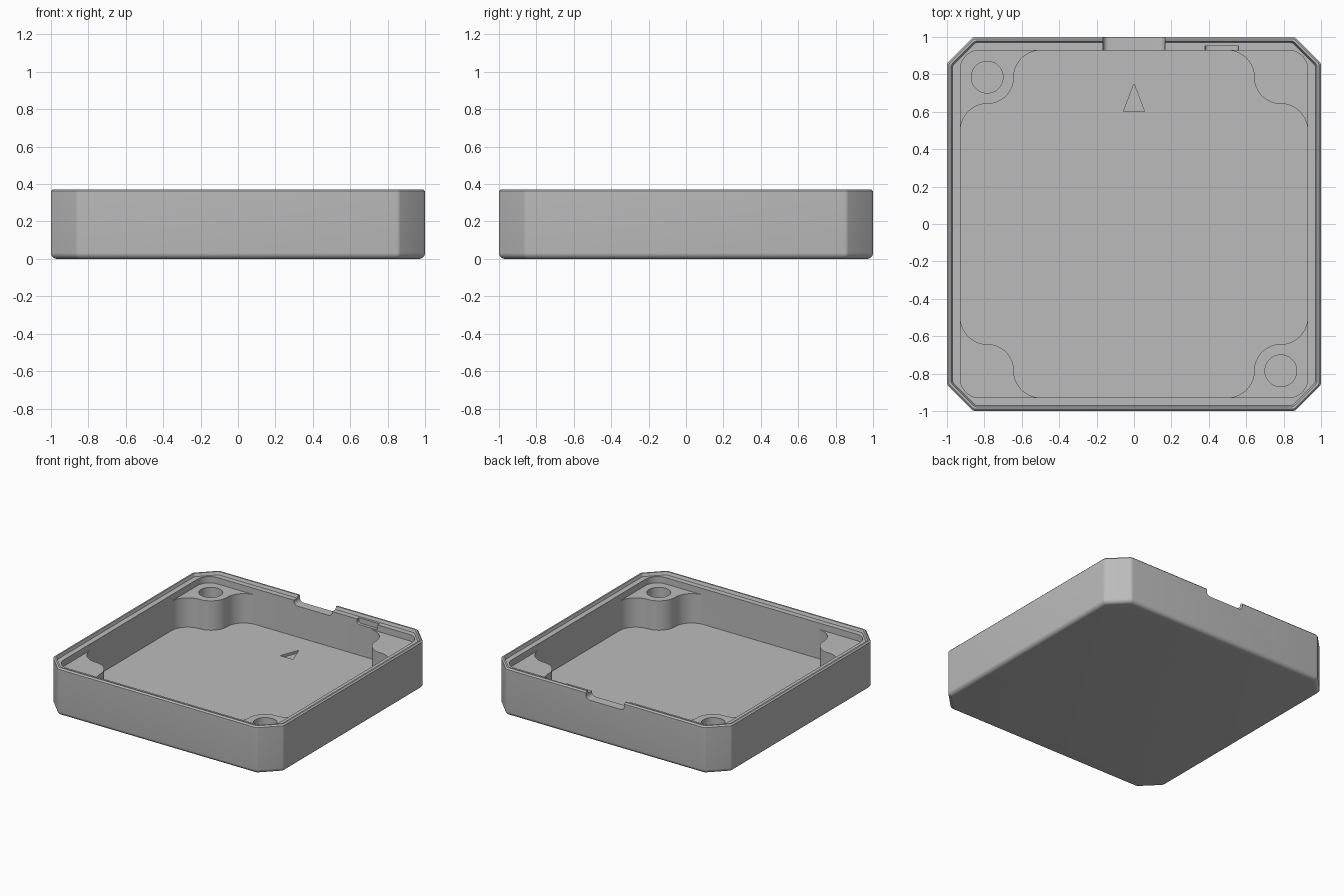
import bpy, bmesh
from math import sin, cos, radians, pi
from mathutils import Vector, Matrix

if "Cube" in bpy.data.objects:
    bpy.data.objects.remove(bpy.data.objects["Cube"])

HEIGHT, LEDGE, BOSS_TOP, FLOOR = 0.372, 0.35, 0.30, 0.07
INNER, BOSS, RADIUS = 0.928, 0.785, 0.143

grey = bpy.data.materials.new("matte grey")
grey.use_nodes = True
grey.diffuse_color = (0.5, 0.5, 0.5, 1)
grey.node_tree.nodes["Principled BSDF"].inputs["Base Color"].default_value = grey.diffuse_color


def arc(cx, cy, r, start, end, steps=8):
    angles = [radians(start + (end - start) * i / steps) for i in range(steps + 1)]
    return [(cx + r * cos(a), cy + r * sin(a)) for a in angles]


def four_way(corner):
    """Repeat one corner's outline around the centre."""
    points = []
    for k in range(4):
        turn = Matrix.Rotation(k * pi / 2, 2)
        points += [tuple(turn @ Vector(p)) for p in corner]
    return points


def octagon(inset, soft=0.03):
    """Chamfered square whose eight corners are slightly rounded."""
    h = 1 - inset
    c = 0.86 - inset * 0.414
    t = 0.414 * soft
    low = arc(h - soft, c - t, soft, 0, 45, 3)
    return four_way(low + [(y, x) for x, y in reversed(low)])


def loft(name, rings):
    """Closed solid through rings of 3D points."""
    bm = bmesh.new()
    loops = [[bm.verts.new(p) for p in ring] for ring in rings]
    n = len(loops[0])
    for a, b in zip(loops, loops[1:]):
        for i in range(n):
            j = (i + 1) % n
            bm.faces.new((a[i], a[j], b[j], b[i]))
    bm.faces.new(loops[0])
    bm.faces.new(loops[-1])
    bmesh.ops.recalc_face_normals(bm, faces=bm.faces)
    mesh = bpy.data.meshes.new(name)
    bm.to_mesh(mesh)
    bm.free()
    obj = bpy.data.objects.new(name, mesh)
    bpy.context.scene.collection.objects.link(obj)
    mesh.materials.append(grey)
    return obj


def column(name, outline, z0, z1):
    return loft(name, [[(x, y, z) for x, y in outline] for z in (z0, z1)])


def slot(name, x0, x1, y0, y1, bottom, r):
    """Cutter along y with rounded lower corners."""
    profile = arc(x0 + r, bottom + r, r, 180, 270) + arc(x1 - r, bottom + r, r, 270, 360)
    profile += [(x1, 0.5), (x0, 0.5)]
    return loft(name, [[(x, y, z) for x, z in profile] for y in (y0, y1)])


# Outer shell: rounded base, bevelled lip and recessed ledge
fillet = 0.032
levels = [(fillet * (1 - sin(radians(a))), fillet * (1 - cos(radians(a))))
          for a in range(0, 91, 15)]
levels += [(0, HEIGHT - 0.01), (0.01, HEIGHT), (0.022, HEIGHT), (0.03, LEDGE)]
case = loft("tray_case", [[(x, y, z) for x, y in octagon(inset)] for inset, z in levels])

# Cavity, narrowed by a boss in each corner below the boss tops
bossed = four_way(arc(BOSS, 0.5, RADIUS, 0, 90, 12)
                  + arc(BOSS, BOSS, RADIUS, 270, 180, 12)[1:-1]
                  + arc(0.5, BOSS, RADIUS, 0, 90, 12))
rounded = four_way(arc(INNER - 0.1, INNER - 0.1, 0.1, 0, 90, 10))
cutters = [
    column("upper_cavity", rounded, BOSS_TOP, 0.5),
    column("lower_cavity", bossed, FLOOR, 0.4),
    # Back edge openings
    slot("cable_notch", -0.165, 0.165, 0.85, 1.1, HEIGHT - 0.06, 0.03),
    slot("latch_recess", 0.38, 0.56, 0.85, 0.952, LEDGE - 0.04, 0.02),
    # Direction arrow in the floor
    column("floor_arrow", [(-0.056, 0.602), (0.056, 0.602), (0, 0.75)], FLOOR - 0.02, 0.2),
]
# Round pockets in two opposite bosses
for side in (-1, 1):
    ring = arc(side * BOSS, -side * BOSS, 0.085, 0, 360, 40)[:-1]
    cutters.append(column("boss_pocket", ring, BOSS_TOP - 0.12, 0.4))

bpy.context.view_layer.objects.active = case
for cutter in cutters:
    cut = case.modifiers.new(cutter.name, "BOOLEAN")
    cut.operation, cut.solver, cut.object = "DIFFERENCE", "EXACT", cutter
    bpy.ops.object.modifier_apply(modifier=cut.name)
    bpy.data.objects.remove(cutter)

bpy.ops.object.select_all(action="DESELECT")
case.select_set(True)
bpy.ops.object.shade_smooth_by_angle(angle=radians(30))
